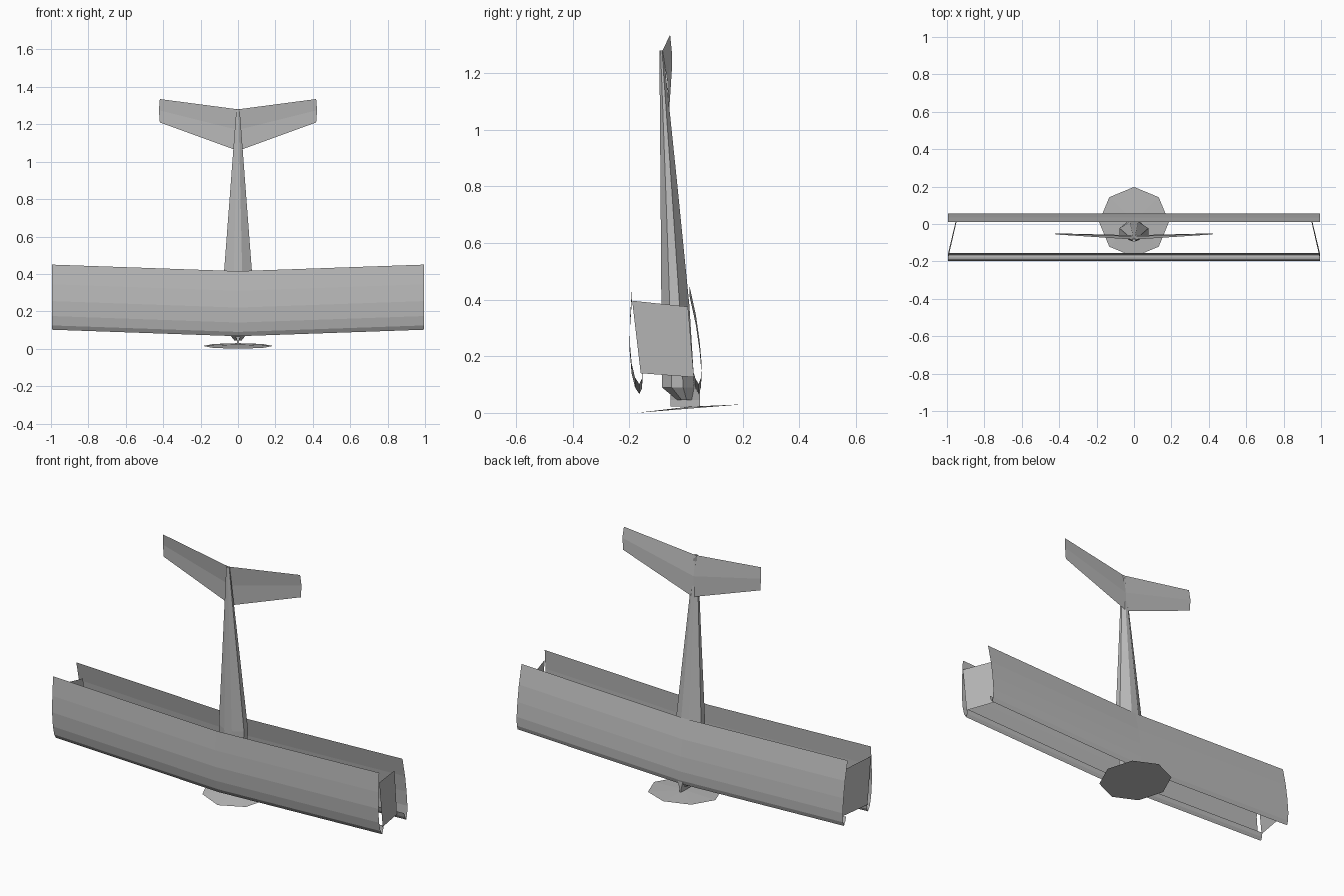
import bpy
from math import cos, sin, pi

cube = bpy.data.objects.get("Cube")
if cube:
    bpy.data.objects.remove(cube)

GREY = (0.5, 0.5, 0.5, 1)
grey = bpy.data.materials.new("plain grey")
grey.use_nodes = True
grey.diffuse_color = GREY
grey.node_tree.nodes["Principled BSDF"].inputs["Base Color"].default_value = GREY


def add(name, verts, faces):
    mesh = bpy.data.meshes.new(name)
    mesh.from_pydata(verts, [], faces)
    mesh.materials.append(grey)
    ob = bpy.data.objects.new(name, mesh)
    bpy.context.collection.objects.link(ob)
    return ob


def loft(name, rings, closed=False):
    """Skin a list of equally long point rings."""
    n = len(rings[0])
    faces = [(r * n + i, r * n + (i + 1) % n, (r + 1) * n + (i + 1) % n, (r + 1) * n + i)
             for r in range(len(rings) - 1) for i in range(n if closed else n - 1)]
    if closed:
        faces += [tuple(reversed(range(n))), tuple(range((len(rings) - 1) * n, len(rings) * n))]
    return add(name, [p for ring in rings for p in ring], faces)


# Wings: thin cambered sheets with a curled leading edge, swept from the middle
SWEEP = 0.035
front_section = [(-0.19, 0.415), (-0.197, 0.31), (-0.199, 0.22), (-0.192, 0.14),
                 (-0.18, 0.09), (-0.165, 0.067), (-0.156, 0.085), (-0.154, 0.11)]
back_section = [(0.012, 0.415), (0.035, 0.31), (0.048, 0.22), (0.055, 0.14),
                (0.053, 0.09), (0.045, 0.067), (0.034, 0.085), (0.026, 0.11)]
for name, section in (("front_wing", front_section), ("back_wing", back_section)):
    loft(name, [[(x, y, z + SWEEP * abs(x)) for y, z in section] for x in (-0.995, 0, 0.995)])

# Slanted plates joining the wing tips
for side, name in ((1, "left_end_plate"), (-1, "right_end_plate")):
    add(name, [(side * 0.995, -0.19, 0.396), (side * 0.95, 0.007, 0.375),
               (side * 0.95, 0.028, 0.126), (side * 0.995, -0.16, 0.14)], [(0, 1, 2, 3)])

# Fuselage: tapering faceted body; each station is height, half width, front y, back y
stations = [(0.045, 0.02, -0.03, 0.02), (0.09, 0.055, -0.085, 0.03), (0.38, 0.077, -0.087, 0.012),
            (0.8, 0.045, -0.09, -0.03), (1.28, 0.009, -0.094, -0.08)]
outline = [(0.3, 0), (1, 0.3), (1, 0.65), (0.3, 1), (-0.3, 1), (-1, 0.65), (-1, 0.3), (-0.3, 0)]
loft("fuselage", [[(w * u, f + (b - f) * v, z) for u, v in outline]
                  for z, w, f, b in stations], closed=True)

# Propeller mount: thin wedge below the nose
loft("propeller_mount", [[(-w, -0.055, z), (w, -0.055, z), (w, 0.05, z), (-w, 0.05, z)]
                         for z, w in ((0.022, 0.004), (0.045, 0.006), (0.1, 0.02))], closed=True)

# Propeller disc: tilted shallow eight-sided cone
rim = [(0.187 * sin(i * pi / 4), 0.011 + 0.187 * cos(i * pi / 4)) for i in range(8)]
add("propeller_disc", [(x, y, 0.08 * (y + 0.176)) for x, y in rim] + [(0, 0.011, 0.022)],
    [(i, (i + 1) % 8, 8) for i in range(8)] + [tuple(range(8))])

# Tailplane: swept sheet with raised tips
half = [(0, -0.083, 1.28), (0.418, -0.056, 1.335), (0.423, -0.05, 1.275),
        (0.418, -0.05, 1.21), (0, -0.06, 1.058), (0, -0.066, 1.17)]
mirrored = [(-x, y, z) for x, y, z in half]
add("tailplane", half + mirrored,
    [(0, 1, 2, 5), (5, 2, 3, 4), (6, 11, 8, 7), (11, 10, 9, 8)])
